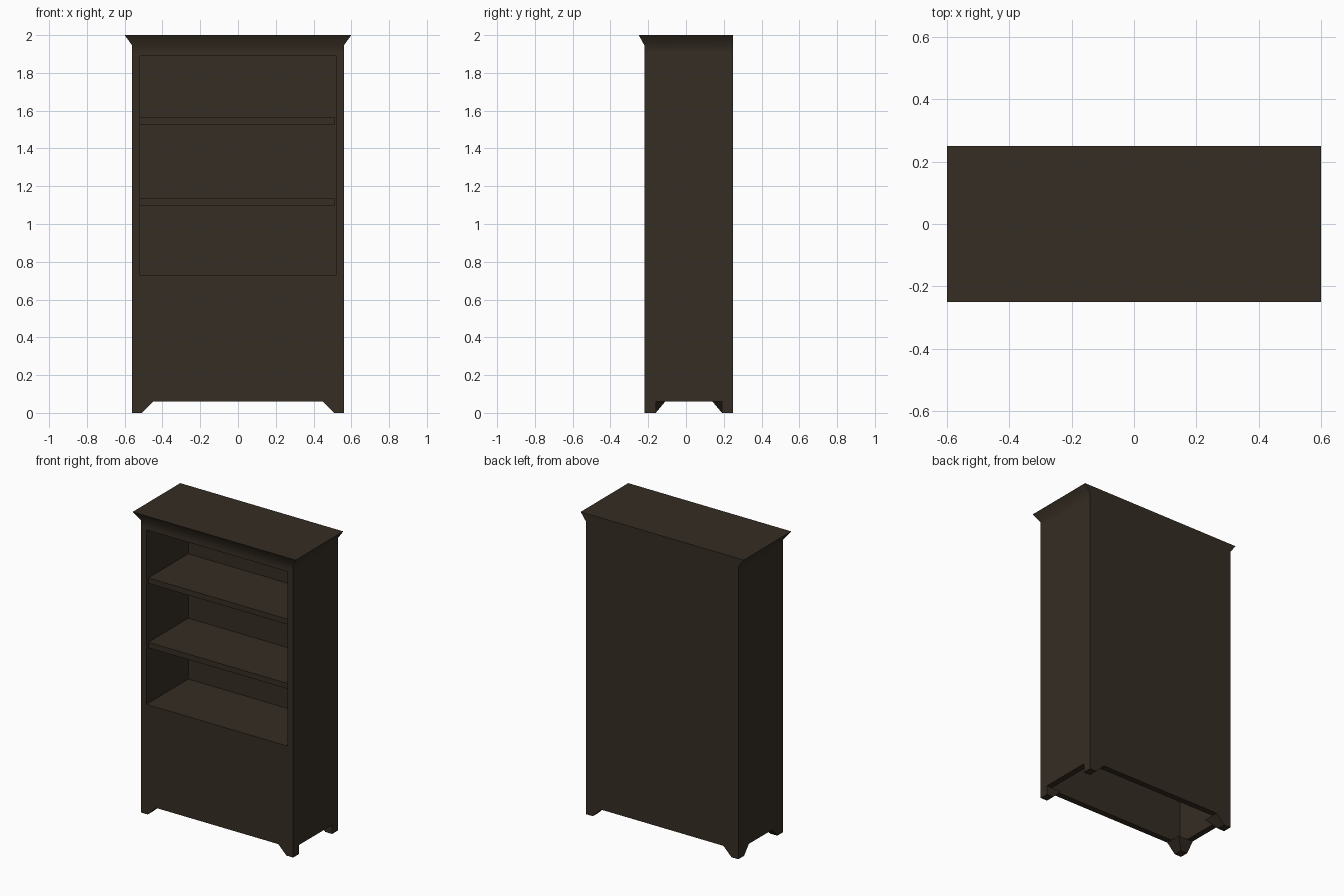
import bpy, bmesh
from math import radians

cube = bpy.data.objects.get("Cube")
if cube:
    bpy.data.objects.remove(cube, do_unlink=True)

wood = bpy.data.materials.new("dark_brown_wood")
wood.use_nodes = True
color = (0.036, 0.026, 0.017, 1)
wood.diffuse_color = color
bsdf = next(n for n in wood.node_tree.nodes if n.type == 'BSDF_PRINCIPLED')
bsdf.inputs["Base Color"].default_value = color
bsdf.inputs["Roughness"].default_value = 0.8

# Main dimensions
W, FRONT, BACK = 0.56, -0.22, 0.25
BASE, WALL = 0.06, 0.04
OPEN_LOW, OPEN_TOP = 0.73, 1.89


def finish(name, bm):
    bmesh.ops.recalc_face_normals(bm, faces=bm.faces)
    mesh = bpy.data.meshes.new(name)
    bm.to_mesh(mesh)
    bm.free()
    mesh.materials.append(wood)
    obj = bpy.data.objects.new(name, mesh)
    bpy.context.collection.objects.link(obj)
    return obj


def rect(bm, x0, x1, y0, y1, z):
    return [bm.verts.new(p) for p in
            ((x0, y0, z), (x1, y0, z), (x1, y1, z), (x0, y1, z))]


def loft(loops):
    """Stack rectangular loops (x0, x1, y0, y1, z) into a closed solid."""
    bm = bmesh.new()
    rings = [rect(bm, *l) for l in loops]
    for a, b in zip(rings, rings[1:]):
        for i in range(4):
            j = (i + 1) % 4
            bm.faces.new((a[i], a[j], b[j], b[i]))
    bm.faces.new(rings[0][::-1])
    bm.faces.new(rings[-1])
    bm.normal_update()
    return bm


def push_in(bm, face):
    """Extrude a face and return the new vertices of its floor."""
    new = bmesh.ops.extrude_discrete_faces(bm, faces=[face])["faces"][0]
    return new.verts


# Carcass with flared crown
body = (-W, W, FRONT, BACK)
crown_top = (-0.6, 0.6, -0.25, BACK)
bm = loft([body + (BASE,), body + (1.91,), body + (1.945,), crown_top + (2.0,)])

# Open shelf bay in the front
front = min((f for f in bm.faces if f.normal.y < -0.99),
            key=lambda f: f.calc_center_median().z)
bmesh.ops.inset_region(bm, faces=[front], thickness=WALL, use_even_offset=True)
for v in front.verts:
    v.co.z = OPEN_TOP if v.co.z > 1 else OPEN_LOW
for v in push_in(bm, front):
    v.co.y = 0.22

# Hollow underside
bm.normal_update()
under = min(bm.faces, key=lambda f: f.calc_center_median().z)
bmesh.ops.inset_region(bm, faces=[under], thickness=WALL, use_even_offset=True)
for v in push_in(bm, under):
    v.co.z = OPEN_LOW - WALL
for f in bm.faces:
    f.smooth = True
carcass = finish("carcass", bm)
carcass.data.set_sharp_from_angle(angle=radians(42))

# Shelves set slightly back in the bay
for name, top in (("upper_shelf", 1.563), ("lower_shelf", 1.135)):
    s = (-0.52, 0.514, -0.2, 0.22)
    finish(name, loft([s + (top - 0.036,), s + (top,)]))

# Bracket feet: right-hand pair also flares along the depth
for side, sx in (("left", 1), ("right", -1)):
    for end, y, sy in (("front", FRONT, 1), ("back", BACK, -1)):
        loops = []
        for z, dx, dy in ((0, 0.05, 0.06), (BASE, 0.11, 0.06 if sx > 0 else 0.11)):
            xs = sorted((sx * W, sx * (W - dx)))
            ys = sorted((y, y + sy * dy))
            loops.append((*xs, *ys, z))
        finish(f"{end}_{side}_foot", loft(loops))
